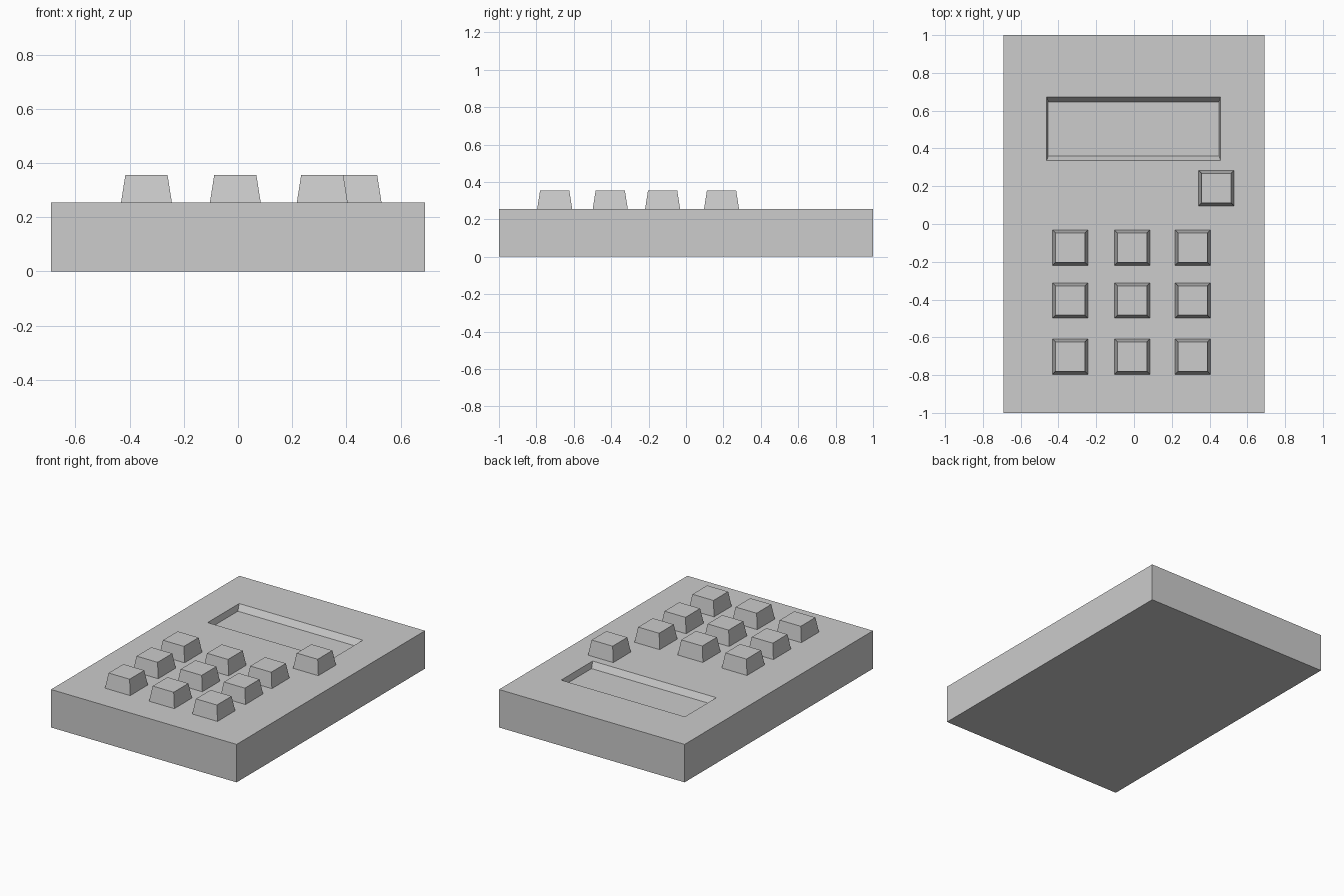
import bpy
import bmesh

cube = bpy.data.objects.get("Cube")
if cube:
    bpy.data.objects.remove(cube, do_unlink=True)

grey = bpy.data.materials.new("light_grey")
grey.use_nodes = True
colour = (0.604, 0.604, 0.604, 1)
grey.diffuse_color = colour
grey.node_tree.nodes["Principled BSDF"].inputs["Base Color"].default_value = colour

BODY_TOP = 0.255


def rect(bm, x0, x1, y0, y1, z):
    """Four corner vertices, counter-clockwise from above."""
    return [bm.verts.new((x, y, z)) for x, y in ((x0, y0), (x1, y0), (x1, y1), (x0, y1))]


def bridge(bm, lower, upper):
    """Four walls joining two rectangles."""
    for i in range(4):
        j = (i + 1) % 4
        bm.faces.new((lower[i], lower[j], upper[j], upper[i]))


def finish(bm, name):
    bmesh.ops.recalc_face_normals(bm, faces=bm.faces)
    mesh = bpy.data.meshes.new(name)
    bm.to_mesh(mesh)
    bm.free()
    mesh.materials.append(grey)
    obj = bpy.data.objects.new(name, mesh)
    bpy.context.collection.objects.link(obj)
    return obj


# Case: closed slab with a sloping-walled display recess in its top
bm = bmesh.new()
rings = [
    rect(bm, -0.69, 0.69, -1, 1, 0),
    rect(bm, -0.69, 0.69, -1, 1, BODY_TOP),
    rect(bm, -0.462, 0.458, 0.337, 0.672, BODY_TOP),
    rect(bm, -0.454, 0.45, 0.36, 0.647, BODY_TOP - 0.04),
]
for lower, upper in zip(rings, rings[1:]):
    bridge(bm, lower, upper)
bm.faces.new(rings[0])
bm.faces.new(rings[-1])
finish(bm, "case")


# Keys: tapered square caps
def add_key(name, x, y):
    bm = bmesh.new()
    b, t = 0.094, 0.078
    base = rect(bm, x - b, x + b, y - b, y + b, BODY_TOP - 0.002)
    top = rect(bm, x - t, x + t, y - t, y + t, 0.355)
    bridge(bm, base, top)
    bm.faces.new(base)
    bm.faces.new(top)
    finish(bm, name)


for row, y in enumerate((-0.125, -0.405, -0.702)):
    for col, x in enumerate((-0.338, -0.01, 0.311)):
        add_key(f"key_row{row + 1}_column{col + 1}", x, y)
add_key("upper_key", 0.436, 0.19)
